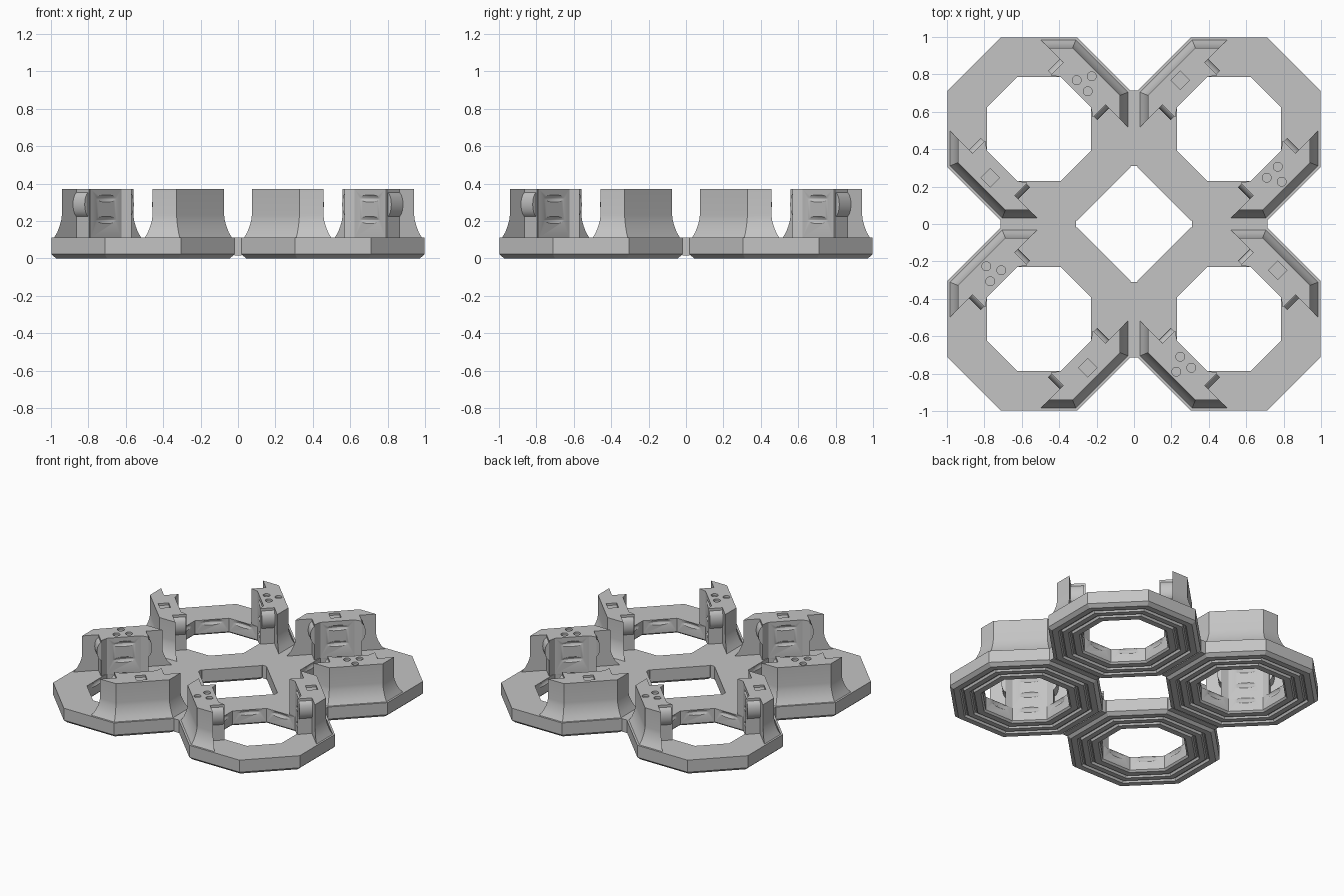
import bpy, bmesh
from math import pi, cos, sin, radians
from mathutils import Matrix, Vector

cube = bpy.data.objects.get("Cube")
if cube:
    bpy.data.objects.remove(cube, do_unlink=True)

grey = bpy.data.materials.new("light_grey")
grey.use_nodes = True
colour = (0.55, 0.55, 0.55, 1)
grey.diffuse_color = colour
grey.node_tree.nodes["Principled BSDF"].inputs["Base Color"].default_value = colour

CENTRE, BASE, TOP, HOLE = 0.508, 0.11, 0.37, 0.278


def finish(bm, name):
    bmesh.ops.recalc_face_normals(bm, faces=bm.faces)
    mesh = bpy.data.meshes.new(name)
    bm.to_mesh(mesh)
    bm.free()
    mesh.materials.append(grey)
    obj = bpy.data.objects.new(name, mesh)
    bpy.context.collection.objects.link(obj)
    return obj


def octagon(bm, apothem, z):
    rad = apothem / cos(pi / 8)
    return [bm.verts.new((rad * cos(a), rad * sin(a), z))
            for a in (pi / 8 + i * pi / 4 for i in range(8))]


def bridge(bm, loops):
    for a, b in zip(loops, loops[1:]):
        for i in range(8):
            j = (i + 1) % 8
            bm.faces.new((a[i], a[j], b[j], b[i]))


def prism(name, points, depth):
    """Extrude a closed 3D outline along the depth vector."""
    bm = bmesh.new()
    face = bm.faces.new([bm.verts.new(p) for p in points])
    new = bmesh.ops.extrude_face_region(bm, geom=[face])["geom"]
    bmesh.ops.translate(bm, vec=depth,
                        verts=[v for v in new if isinstance(v, bmesh.types.BMVert)])
    return finish(bm, name)


def combine(target, other, operation):
    mod = target.modifiers.new("combine", "BOOLEAN")
    mod.operation, mod.object, mod.solver = operation, other, "EXACT"
    bpy.context.view_layer.update()
    graph = bpy.context.evaluated_depsgraph_get()
    mesh = bpy.data.meshes.new_from_object(target.evaluated_get(graph))
    target.modifiers.clear()
    target.data = mesh
    bpy.data.objects.remove(other, do_unlink=True)


def scallop(target, z):
    """Cut shallow lens-shaped grips in the faces around the hole."""
    bm = bmesh.new()
    bmesh.ops.create_uvsphere(bm, u_segments=64, v_segments=24, radius=1)
    bmesh.ops.transform(bm, verts=bm.verts, matrix=Matrix.Translation((0, 0, z))
                        @ Matrix.Diagonal((0.289, 0.289, 0.073, 1)))
    combine(target, finish(bm, "scallop_cutter"), "DIFFERENCE")


# Octagonal ring with a chamfered, grooved underside
def make_ring():
    profile = [(HOLE, BASE), (0.49, BASE), (0.49, 0.022), (0.465, 0)]
    for edge in (0.425, 0.36):
        profile += [(edge, 0), (edge - 0.008, 0.015),
                    (edge - 0.02, 0.015), (edge - 0.028, 0)]
    profile += [(0.29, 0), (HOLE, 0.012)]
    bm = bmesh.new()
    loops = [octagon(bm, r, z) for r, z in profile]
    bridge(bm, loops + loops[:1])
    ring = finish(bm, "ring")
    scallop(ring, 0.09)
    return ring


# Tower: flared outer wing, inner block, side latches and top marks
def make_tower(name, marks):
    flare = [(0.476, BASE), (0.458, 0.14), (0.445, 0.175), (0.437, 0.205),
             (0.434, 0.23), (0.434, TOP)]
    bm = bmesh.new()
    loops = [octagon(bm, r, z) for r, z in flare]
    bridge(bm, loops)
    bm.faces.new(loops[0])
    bm.faces.new(loops[-1])
    # Turn a flat side to face +x, then keep only the outer slice
    bmesh.ops.bisect_plane(bm, geom=bm.verts[:] + bm.edges[:] + bm.faces[:],
                           plane_co=(0.343, 0, 0), plane_no=(1, 0, 0), clear_inner=True)
    bmesh.ops.holes_fill(bm, edges=[e for e in bm.edges if e.is_boundary])
    tower = finish(bm, name)

    outline = [(0.247, 0.16), (HOLE, 0.115), (HOLE, -0.115),
               (0.247, -0.16), (0.38, -0.16), (0.38, 0.16)]
    block = prism("block", [(x, y, BASE) for x, y in outline], Vector((0, 0, TOP - BASE)))
    combine(tower, block, "UNION")

    for side in (1, -1):
        arc = [(0.255, side * (0.15 + 0.036 * sin(a)), 0.288 - 0.067 * cos(a))
               for a in (i * pi / 10 for i in range(11))]
        combine(tower, prism("latch", arc, Vector((0.1, 0, 0))), "UNION")
    for z in (0.205, 0.32):
        scallop(tower, z)
    for x, y, radius, sides in marks:
        pts = [(x + radius * cos(a), y + radius * sin(a), TOP - 0.015)
               for a in (pi / sides + 2 * pi * i / sides for i in range(sides))]
        combine(tower, prism("mark_cutter", pts, Vector((0, 0, 0.1))), "DIFFERENCE")
    return tower


ring = make_ring()
square_tower = make_tower("square_tower", [(0.369, 0, 0.05, 4)])
dot_tower = make_tower("dot_tower", [(0.327, 0.042, 0.024, 16), (0.327, -0.042, 0.024, 16),
                                     (0.399, 0, 0.024, 16)])
link = prism("link", [(x, y, 0.015) for x, y in
                      ((-0.02, 0.31), (0.02, 0.31), (0.02, 0.713), (-0.02, 0.713))],
             Vector((0, 0, BASE - 0.015)))

for part in (ring, square_tower, dot_tower, link):
    part.data.shade_smooth()
    part.data.set_sharp_from_angle(angle=radians(25))

# Repeat everything around the four quarters
shift = Matrix.Translation((CENTRE, CENTRE, 0))
for quarter in range(4):
    turn = Matrix.Rotation(quarter * pi / 2, 4, "Z")
    for part, local in ((ring, shift),
                        (square_tower, shift @ Matrix.Rotation(radians(135), 4, "Z")),
                        (dot_tower, shift @ Matrix.Rotation(radians(-45), 4, "Z")),
                        (link, Matrix.Identity(4))):
        copy = part
        if quarter:
            copy = part.copy()
            bpy.context.collection.objects.link(copy)
        copy.matrix_world = turn @ local
